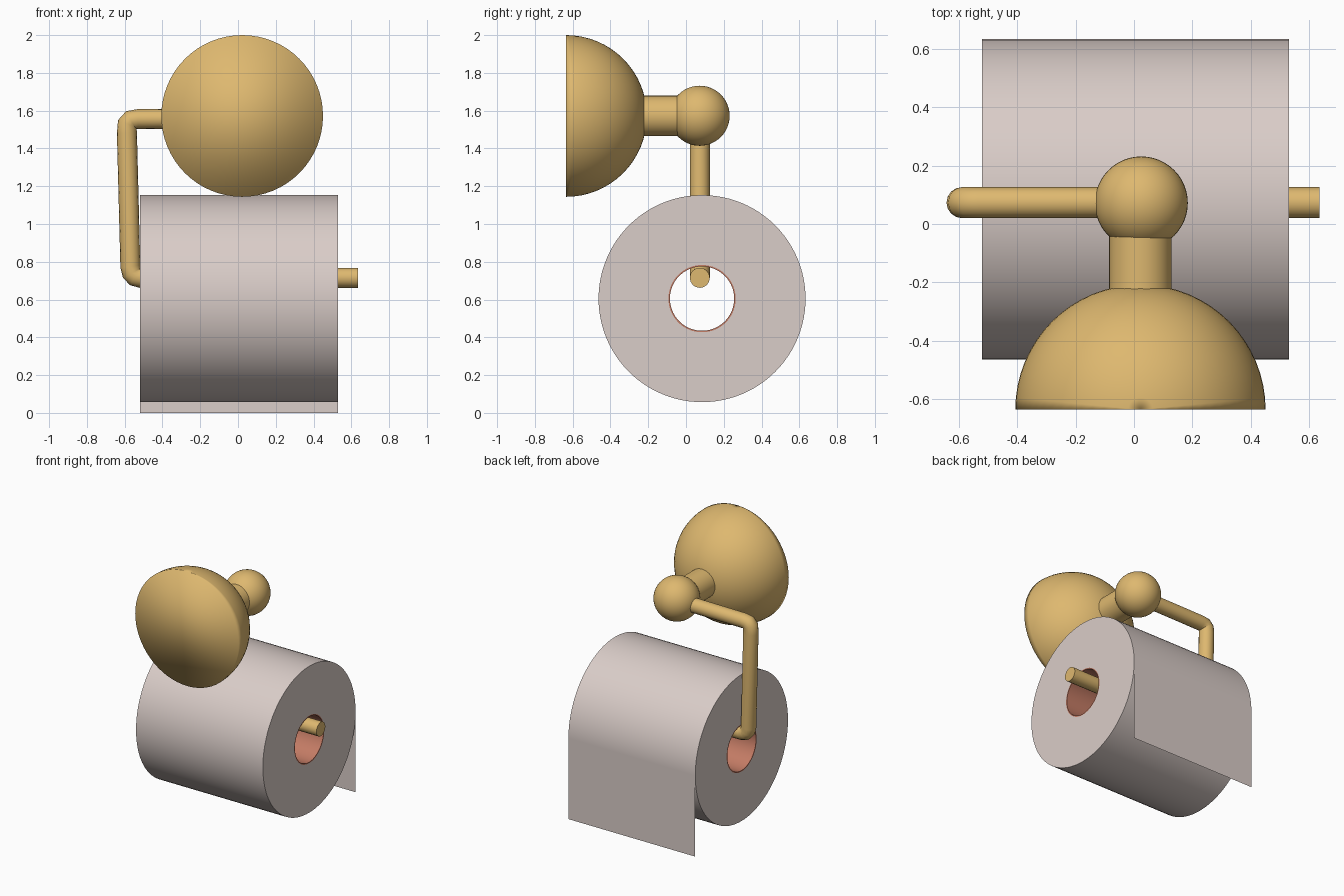
import bpy, bmesh, math
from mathutils import Matrix, Vector

if "Cube" in bpy.data.objects:
    bpy.data.objects.remove(bpy.data.objects["Cube"])


def material(name, rgb):
    m = bpy.data.materials.new(name)
    m.diffuse_color = (*rgb, 1)
    m.use_nodes = True
    m.node_tree.nodes["Principled BSDF"].inputs["Base Color"].default_value = m.diffuse_color
    return m


BRASS = material("brass", (0.73, 0.48, 0.16))
PAPER = material("paper", (0.70, 0.61, 0.58))
CARD = material("cardboard", (0.55, 0.20, 0.13))


def finish(name, bm, mat, angle=35):
    bmesh.ops.recalc_face_normals(bm, faces=bm.faces)
    me = bpy.data.meshes.new(name)
    bm.to_mesh(me)
    bm.free()
    ob = bpy.data.objects.new(name, me)
    bpy.context.collection.objects.link(ob)
    me.materials.append(mat)
    smooth(ob, angle)
    return ob


def smooth(ob, angle=35):
    bpy.ops.object.select_all(action='DESELECT')
    ob.select_set(True)
    bpy.context.view_layer.objects.active = ob
    bpy.ops.object.shade_smooth_by_angle(angle=math.radians(angle))


def tube(name, r_in, r_out, x0, x1, y, z, mat, n=96):
    """Hollow roll lying along x."""
    bm = bmesh.new()
    rings = []
    for r, x in ((r_in, x0), (r_out, x0), (r_out, x1), (r_in, x1)):
        rings.append([bm.verts.new((x, y + r * math.cos(2 * math.pi * i / n),
                                    z + r * math.sin(2 * math.pi * i / n))) for i in range(n)])
    for k in range(4):
        a, b = rings[k], rings[(k + 1) % 4]
        for i in range(n):
            j = (i + 1) % n
            bm.faces.new((a[i], a[j], b[j], b[i]))
    return finish(name, bm, mat)


# wall dome: sphere cut in half with a flat, soft-shaded wall face
bm = bmesh.new()
bmesh.ops.create_uvsphere(bm, u_segments=64, v_segments=32, radius=0.428,
                          matrix=Matrix.Translation((0.022, -0.635, 1.572)))
cut = bmesh.ops.bisect_plane(bm, geom=bm.verts[:] + bm.edges[:] + bm.faces[:], dist=1e-5,
                             plane_co=(0, -0.635, 0), plane_no=(0, -1, 0), clear_outer=True)
bmesh.ops.holes_fill(bm, edges=[e for e in bm.edges if e.is_boundary], sides=0)
finish("wall_dome", bm, BRASS, 180)

# neck between dome and ball
bm = bmesh.new()
bmesh.ops.create_cone(bm, cap_ends=True, segments=48, radius1=0.107, radius2=0.107, depth=0.25,
                      matrix=Matrix.Translation((0.022, -0.155, 1.572)) @ Matrix.Rotation(math.pi / 2, 4, 'X'))
finish("neck", bm, BRASS)

# ball joint
bm = bmesh.new()
bmesh.ops.create_uvsphere(bm, u_segments=48, v_segments=24, radius=0.159,
                          matrix=Matrix.Translation((0.025, 0.072, 1.573)))
finish("ball_joint", bm, BRASS)

# bent rod: arm, drop and spindle in one sweep
cu = bpy.data.curves.new("bent_rod", 'CURVE')
cu.dimensions = '3D'
cu.bevel_depth = 0.053
cu.bevel_resolution = 6
cu.use_fill_caps = True
path = [(0.02, 1.56), (-0.53, 1.555), (-0.568, 1.55), (-0.586, 1.53), (-0.588, 1.48),
        (-0.57, 0.775), (-0.562, 0.74), (-0.545, 0.722), (-0.515, 0.715), (0.635, 0.715)]
sp = cu.splines.new('POLY')
sp.points.add(len(path) - 1)
for p, (x, z) in zip(sp.points, path):
    p.co = (x, 0.073, z, 1)
rod = bpy.data.objects.new("bent_rod", cu)
bpy.context.collection.objects.link(rod)
cu.materials.append(BRASS)
bpy.ops.object.select_all(action='DESELECT')
rod.select_set(True)
bpy.context.view_layer.objects.active = rod
bpy.ops.object.convert(target='MESH')
smooth(bpy.context.view_layer.objects.active, 50)

# paper roll and its cardboard core
X0, X1, RY, RZ = -0.52, 0.53, 0.085, 0.605
tube("paper_roll", 0.178, 0.548, X0, X1, RY, RZ, PAPER)
tube("cardboard_core", 0.170, 0.178, X0, X1, RY, RZ, CARD)

# loose sheet hanging from the back of the roll
bm = bmesh.new()
y = RY + 0.549
bm.faces.new([bm.verts.new(c) for c in ((X1, y, 0), (X0, y, 0), (X0, y, RZ), (X1, y, RZ))])
finish("hanging_sheet", bm, PAPER)
